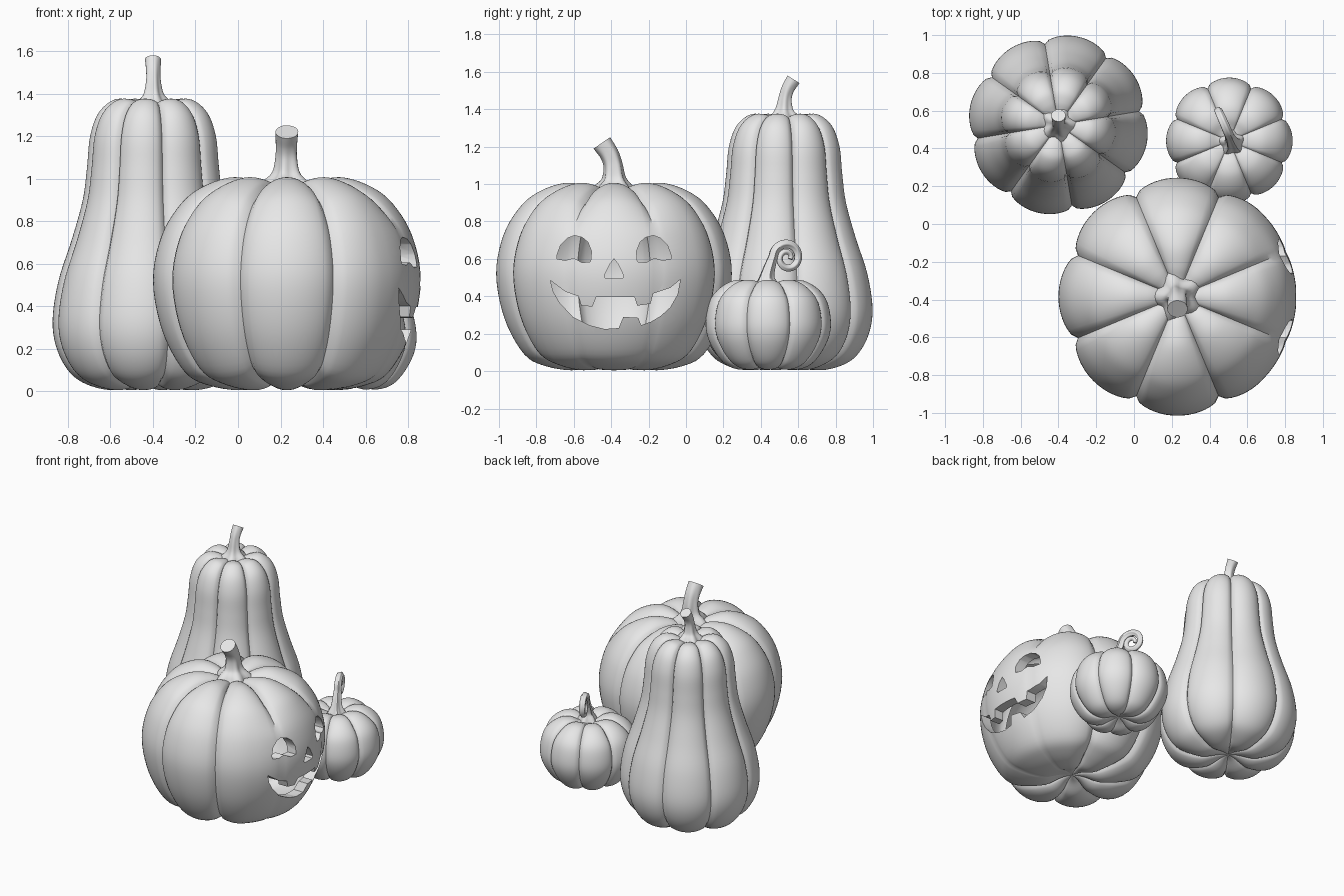
import bpy, bmesh, math
from mathutils import Vector

if "Cube" in bpy.data.objects:
    bpy.data.objects.remove(bpy.data.objects["Cube"])

clay = bpy.data.materials.new("clay_grey")
clay.use_nodes = True
clay.diffuse_color = (0.8, 0.8, 0.8, 1)
clay.node_tree.nodes["Principled BSDF"].inputs["Base Color"].default_value = (0.8, 0.8, 0.8, 1)

LOBES = 8
AROUND = LOBES * 16


def make_object(name, bm):
    bmesh.ops.recalc_face_normals(bm, faces=bm.faces)
    mesh = bpy.data.meshes.new(name)
    bm.to_mesh(mesh)
    bm.free()
    mesh.materials.append(clay)
    obj = bpy.data.objects.new(name, mesh)
    bpy.context.collection.objects.link(obj)
    return obj


def smooth(obj, degrees=40):
    bpy.ops.object.select_all(action='DESELECT')
    obj.select_set(True)
    bpy.context.view_layer.objects.active = obj
    bpy.ops.object.shade_smooth_by_angle(angle=math.radians(degrees))


def spline(points, steps):
    """Smooth curve through the points, of any dimension."""
    pts = [Vector(p) for p in points]
    pts = [2 * pts[0] - pts[1]] + pts + [2 * pts[-1] - pts[-2]]
    out = []
    for a, b, c, d in zip(pts, pts[1:], pts[2:], pts[3:]):
        for i in range(steps):
            t = i / steps
            out.append(0.5 * (2 * b + (c - a) * t + (2 * a - 5 * b + 4 * c - d) * t * t
                              + (3 * b - a - 3 * c + d) * t ** 3))
    return out + [pts[-2]]


def bridge(bm, low, high):
    n = len(low)
    for i in range(n):
        bm.faces.new((low[i], low[(i + 1) % n], high[(i + 1) % n], high[i]))


def lobed_body(name, profile, centre, depth, phase=0, face_side=False):
    """Turned profile with rounded lobes; grooves are pushed in along the normal."""
    bm = bmesh.new()
    curve = spline(profile, 5)
    rings = []
    for k in range(1, len(curve) - 1):
        r, z = curve[k]
        tangent = (curve[k + 1] - curve[k - 1]).normalized()
        ring = []
        for i in range(AROUND):
            a = math.tau * i / AROUND
            groove = 1 - math.sqrt(abs(math.cos(LOBES / 2 * a)))
            push = depth * groove * min(1, r / 0.25)
            # the carved side is nearly groove-free
            if face_side and math.cos(a) > 0.75:
                push *= 0.15 + 0.85 * min(1, max(0, (z - 0.75) / 0.2))
            rr = max(0.005, r - push * tangent.y)
            ring.append(bm.verts.new((centre[0] + rr * math.cos(a + phase),
                                      centre[1] + rr * math.sin(a + phase),
                                      max(0, z + push * tangent.x))))
        rings.append(ring)
    for low, high in zip(rings, rings[1:]):
        bridge(bm, low, high)
    for ring, end in ((rings[0], curve[0]), (rings[-1], curve[-1])):
        pole = bm.verts.new((*centre, end.y))
        for i in range(AROUND):
            bm.faces.new((ring[i], ring[(i + 1) % AROUND], pole))
    return make_object(name, bm)


def stem(name, base, direction, path, ribs=0.0, steps=5):
    """Tapered tube along (offset, height, radius) points in one upright plane."""
    bm = bmesh.new()
    along = Vector((*direction, 0)).normalized()
    up = Vector((0, 0, 1))
    side = along.cross(up)
    curve = spline(path, steps)
    n, rings = 30, []
    for k, p in enumerate(curve):
        t = curve[min(k + 1, len(curve) - 1)] - curve[max(k - 1, 0)]
        t = (along * t.x + up * t.y).normalized()
        across = side.cross(t)
        mid = Vector((*base, 0)) + along * p.x + up * p.y
        fade = ribs * (1 - k / len(curve))
        ring = []
        for i in range(n):
            a = math.tau * i / n
            r = p.z * (1 + fade * math.cos(5 * a))
            ring.append(bm.verts.new(mid + side * r * math.cos(a) + across * r * math.sin(a)))
        rings.append(ring)
    for low, high in zip(rings, rings[1:]):
        bridge(bm, low, high)
    bm.faces.new(rings[0])
    bm.faces.new(rings[-1])
    smooth(make_object(name, bm))


def cut(obj, cutter):
    cutter.hide_render = True
    mod = obj.modifiers.new("cut", 'BOOLEAN')
    mod.operation, mod.solver, mod.object = 'DIFFERENCE', 'EXACT', cutter
    bpy.context.view_layer.objects.active = obj
    bpy.ops.object.modifier_apply(modifier=mod.name)
    bpy.data.objects.remove(cutter)


# Carved pumpkin: outer body, hollow inside, then the face
BIG = (0.23, -0.385)
big_profile = [(0, .06), (.08, .045), (.2, .005), (.36, .025), (.48, .09), (.585, .28), (.63, .52),
               (.59, .73), (.5, .88), (.4, .96), (.27, 1.005), (.16, .995), (.08, .965), (0, .95)]
carved = lobed_body("carved_pumpkin", big_profile, BIG, 0.06, face_side=True)
cavity = lobed_body("cavity", [(r * .89, .5 + (z - .5) * .87) for r, z in big_profile], BIG, 0.05,
                    face_side=True)
cut(carved, cavity)

# Face outlines as (sideways, height), sideways from the face centre line
eye = [(.125, .585), (.12, .64), (.14, .69), (.17, .715), (.21, .725), (.25, .71), (.285, .675),
       (.305, .62), (.305, .6), (.26, .592), (.215, .605), (.17, .58)]
nose = [(0, .6), (.02, .575), (.052, .51), (.045, .495), (-.045, .495), (-.052, .51), (-.02, .575)]
mouth = [(-.34, .485), (-.26, .425), (-.19, .4), (-.175, .35), (-.115, .345), (-.095, .395),
         (.11, .395), (.125, .35), (.195, .36), (.21, .415), (.3, .445), (.355, .49),
         (.34, .41), (.3, .34), (.25, .295), (.2, .265), (.145, .245), (.13, .285), (.05, .29),
         (.025, .23), (-.05, .225), (-.13, .245), (-.22, .29), (-.29, .365), (-.325, .425)]
bm = bmesh.new()
for outline in (eye, [(-y, z) for y, z in eye], nose, mouth):
    back, front = ([bm.verts.new((x, BIG[1] + y, z)) for y, z in outline] for x in (0.45, 1.2))
    bridge(bm, back, front)
    bm.faces.new(back)
    bm.faces.new(front)
cut(carved, make_object("face_cutter", bm))
smooth(carved)
stem("carved_pumpkin_stem", BIG, (0, -1),
     [(0, .94, .13), (0, .985, .1), (0, 1.03, .062), (.005, 1.1, .05), (.025, 1.16, .05),
      (.065, 1.22, .054)], ribs=0.2)

# Tall gourd
GOURD = (-0.4, 0.525)
gourd = lobed_body("tall_gourd",
                   [(0, .05), (.06, .04), (.18, .005), (.3, .025), (.39, .08), (.455, .19),
                    (.478, .33), (.45, .52), (.385, .72), (.335, .9), (.315, 1.05), (.3, 1.2),
                    (.26, 1.31), (.19, 1.37), (.12, 1.372), (.06, 1.35), (0, 1.34)],
                   GOURD, 0.045, phase=math.radians(77))
smooth(gourd)
stem("tall_gourd_stem", GOURD, (0, 1),
     [(0, 1.33, .1), (0, 1.365, .07), (0, 1.4, .045), (.005, 1.46, .034), (.02, 1.51, .034),
      (.05, 1.56, .038)], ribs=0.2)

# Small pumpkin with a curled stem
SMALL = (0.505, 0.44)
small = lobed_body("small_pumpkin",
                   [(0, .05), (.05, .035), (.13, .008), (.21, .025), (.27, .08), (.32, .17),
                    (.335, .26), (.315, .37), (.265, .44), (.19, .483), (.12, .485), (.06, .46),
                    (0, .445)], SMALL, 0.035)
smooth(small)
curl = []
for i in range(20):
    turn = i / 19
    a = math.pi - turn * 1.55 * math.tau
    r = 0.085 - 0.065 * turn
    curl.append((.12 + r * math.cos(a), .605 + r * math.sin(a), .024 - .012 * turn))
stem("small_pumpkin_curled_stem", (0.52, 0.43), (-0.4, 0.92),
     [(0, .43, .075), (0, .47, .055), (.003, .51, .036), (.018, .56, .029)] + curl,
     ribs=0.15, steps=4)
